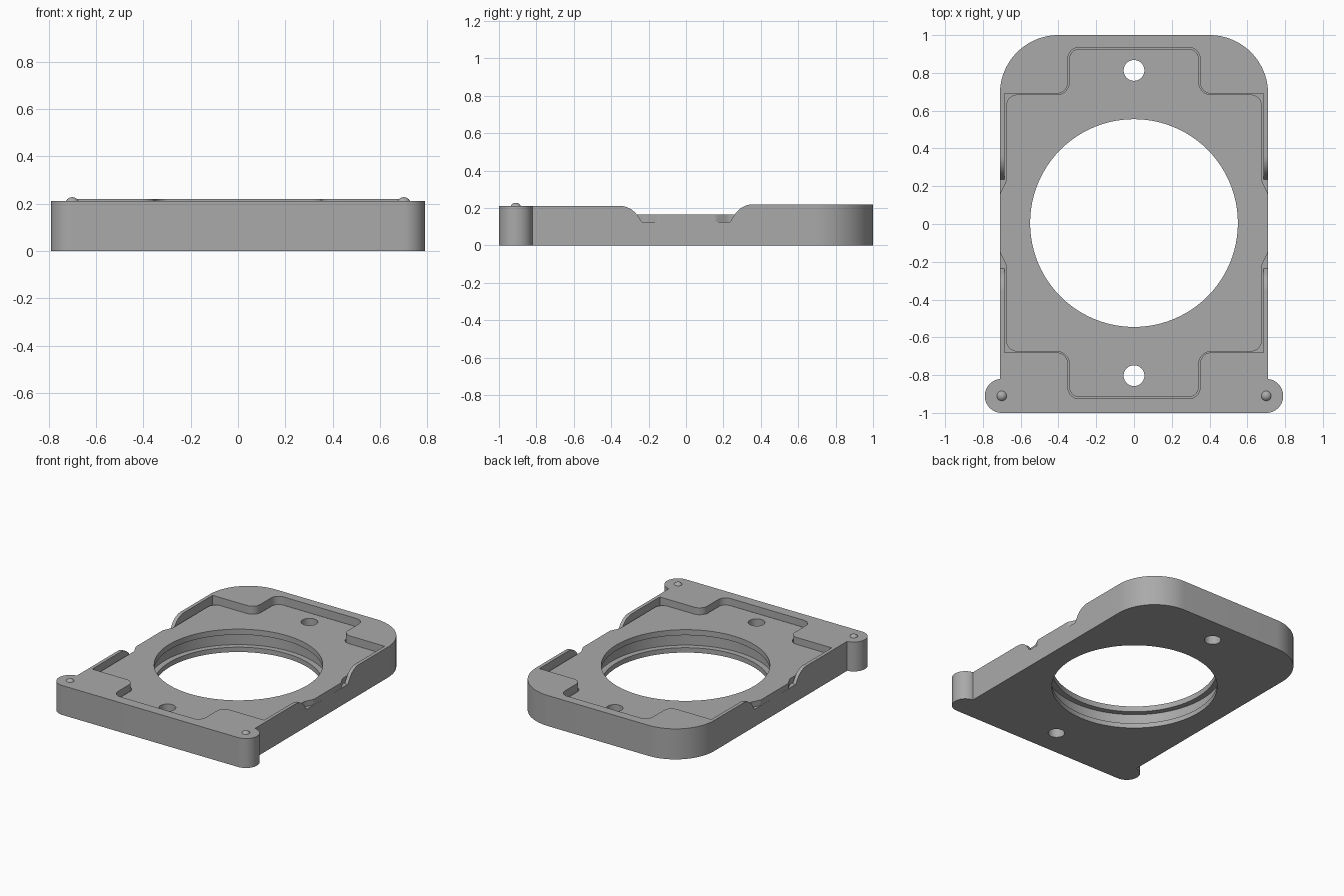
import bpy, bmesh, math
from mathutils import Vector

cube = bpy.data.objects.get("Cube")
if cube:
    bpy.data.objects.remove(cube, do_unlink=True)

grey = bpy.data.materials.new("mid_grey")
grey.use_nodes = True
grey.diffuse_color = (0.4, 0.4, 0.4, 1)
grey.node_tree.nodes["Principled BSDF"].inputs["Base Color"].default_value = (0.4, 0.4, 0.4, 1)

TOP, FRONT_TOP, LEDGE, INSERT_TOP = 0.22, 0.212, 0.125, 0.165
CY = 0.005   # middle of the pocket


def fillet(corners, steps=10):
    """Round each (x, y, radius) corner of a closed outline."""
    out = []
    for i, (x, y, r) in enumerate(corners):
        p = Vector((x, y))
        if r == 0:
            out.append(p)
            continue
        a = (Vector(corners[i - 1][:2]) - p).normalized()
        b = (Vector(corners[(i + 1) % len(corners)][:2]) - p).normalized()
        half = a.angle(b) / 2
        mid = p + (a + b).normalized() * (r / math.sin(half))
        start = p + a * (r / math.tan(half)) - mid
        end = p + b * (r / math.tan(half)) - mid
        turn = math.atan2(start.x * end.y - start.y * end.x, start.dot(end))
        for k in range(steps + 1):
            t = turn * k / steps
            c, s = math.cos(t), math.sin(t)
            out.append(mid + Vector((start.x * c - start.y * s, start.x * s + start.y * c)))
    return out


def circle(x, y, r, n=96):
    return [Vector((x + r * math.cos(2 * math.pi * i / n), y + r * math.sin(2 * math.pi * i / n)))
            for i in range(n)]


def prism(name, outline, lo, hi, along_x=False):
    """Extrude an outline along z, or a (y, z) outline along x."""
    bm = bmesh.new()
    place = (lambda p: (lo, p.x, p.y)) if along_x else (lambda p: (p.x, p.y, lo))
    face = bm.faces.new([bm.verts.new(place(p)) for p in outline])
    new = bmesh.ops.extrude_face_region(bm, geom=[face])["geom"]
    shift = (hi - lo, 0, 0) if along_x else (0, 0, hi - lo)
    bmesh.ops.translate(bm, vec=shift, verts=[g for g in new if isinstance(g, bmesh.types.BMVert)])
    bmesh.ops.recalc_face_normals(bm, faces=bm.faces)
    mesh = bpy.data.meshes.new(name)
    bm.to_mesh(mesh)
    bm.free()
    mesh.materials.append(grey)
    obj = bpy.data.objects.new(name, mesh)
    bpy.context.collection.objects.link(obj)
    return obj


def select(obj):
    bpy.ops.object.select_all(action="DESELECT")
    obj.select_set(True)
    bpy.context.view_layer.objects.active = obj


def combine(obj, other, operation="DIFFERENCE"):
    select(obj)
    mod = obj.modifiers.new("combine", "BOOLEAN")
    mod.operation, mod.object, mod.solver = operation, other, "EXACT"
    bpy.ops.object.modifier_apply(modifier=mod.name)
    bpy.data.objects.remove(other, do_unlink=True)


def smooth(obj):
    select(obj)
    bpy.ops.object.shade_smooth_by_angle(angle=math.radians(30))


def mirrored(half, x=0.0):
    """Close a right-hand half outline by mirroring it over x = 0."""
    return half + [(-x, y, r) for x, y, r in reversed(half)]


# Tray body with two rounded back corners and two hinge ears at the front
tray = prism("tray", fillet(mirrored([(0.71, -0.9, 0), (0.71, 1, 0.31)]), 24), 0, TOP)
ears = prism("ears", fillet(mirrored([(0.79, -1, 0.0899), (0.79, -0.82, 0.0899)]), 16), 0, TOP)
combine(tray, ears, "UNION")

# Pocket with a tab-shaped extension at each end
pocket_half = [(0.35, CY - 0.93, 0.06), (0.35, CY - 0.685, 0.06), (0.685, CY - 0.685, 0),
               (0.685, CY + 0.685, 0), (0.35, CY + 0.685, 0.06), (0.35, CY + 0.93, 0.06)]
combine(tray, prism("pocket_cutter", fillet(mirrored(pocket_half)), LEDGE, 0.4))

# Side notches with rounded shoulders, and the slightly lower front rim
notch = fillet([(-1.2, 0.4, 0), (-1.2, FRONT_TOP, 0), (-0.295, FRONT_TOP, 0.12), (-0.235, LEDGE, 0),
                (0.235, LEDGE, 0), (0.295, TOP, 0.12), (0.5, TOP, 0), (0.5, 0.4, 0)])
combine(tray, prism("notch_cutter", notch, -1, 1, along_x=True))

# Insert plate: rounded, with a small clearance, flaring out through the notches
insert_half = [(0.343, CY - 0.922, 0.055), (0.343, CY - 0.68, 0.065), (0.677, CY - 0.68, 0.06),
               (0.677, -0.215, 0.06), (0.7095, -0.15, 0.04),
               (0.7095, 0.16, 0.04), (0.677, 0.225, 0.06),
               (0.677, CY + 0.68, 0.06), (0.343, CY + 0.68, 0.065), (0.343, CY + 0.922, 0.055)]
insert = prism("insert_plate", fillet(mirrored(insert_half)), LEDGE, INSERT_TOP)

# Large opening and two screw holes through both parts
for part in (tray, insert):
    combine(part, prism("opening_cutter", circle(0, CY, 0.55), -0.1, 0.4))
    for y in (CY - 0.808, CY + 0.808):
        combine(part, prism("screw_cutter", circle(0, y, 0.055, 40), -0.1, 0.4))

# Wider groove inside the opening, under the insert plate
combine(tray, prism("groove_cutter", circle(0, CY, 0.59), 0.035, LEDGE + 0.02))

smooth(tray)
smooth(insert)

# Small domes on the ears
for side, x in (("left", 0.7), ("right", -0.7)):
    bpy.ops.mesh.primitive_uv_sphere_add(segments=24, ring_count=12, radius=0.03,
                                         location=(x, -0.91, 0.198))
    dome = bpy.context.object
    dome.name = side + "_ear_dome"
    dome.data.materials.append(grey)
    smooth(dome)
